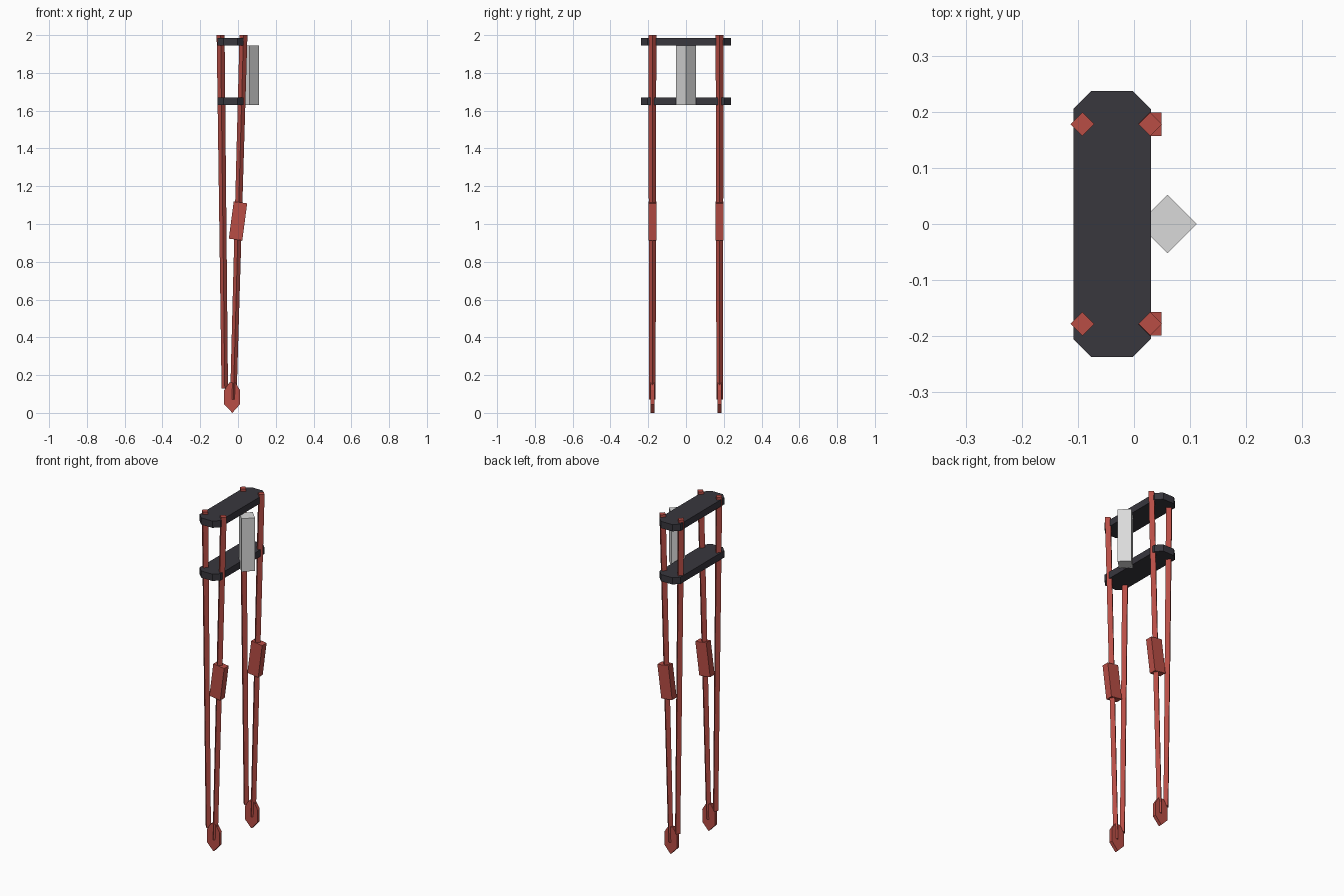
import bpy, bmesh, math
from mathutils import Vector, Matrix

if "Cube" in bpy.data.objects:
    bpy.data.objects.remove(bpy.data.objects["Cube"])


def material(name, col):
    m = bpy.data.materials.new(name)
    m.diffuse_color = (*col, 1)
    m.use_nodes = True
    m.node_tree.nodes["Principled BSDF"].inputs["Base Color"].default_value = m.diffuse_color
    return m


RED = material("red", (0.48, 0.075, 0.06))
BLACK = material("dark grey", (0.04, 0.038, 0.048))
GREY = material("light grey", (0.70, 0.70, 0.70))


def loft(name, bottom, top, mat):
    """Closed prism between two matching rings of points."""
    bm = bmesh.new()
    a = [bm.verts.new(p) for p in bottom]
    b = [bm.verts.new(p) for p in top]
    n = len(a)
    bm.faces.new(a[::-1])
    bm.faces.new(b)
    for i in range(n):
        j = (i + 1) % n
        bm.faces.new((a[i], a[j], b[j], b[i]))
    bmesh.ops.recalc_face_normals(bm, faces=bm.faces)
    me = bpy.data.meshes.new(name)
    bm.to_mesh(me)
    bm.free()
    me.materials.append(mat)
    ob = bpy.data.objects.new(name, me)
    bpy.context.collection.objects.link(ob)
    return ob


def diamond(c, r):
    return [(c[0] + r * math.cos(k * math.pi / 2),
             c[1] + r * math.sin(k * math.pi / 2), c[2]) for k in range(4)]


# Two chamfered cross plates
x0, x1, y1, ch = -0.108, 0.03, 0.237, 0.032
outline = [(x0, -y1 + ch), (x0 + ch, -y1), (x1 - ch, -y1), (x1, -y1 + ch),
           (x1, y1 - ch), (x1 - ch, y1), (x0 + ch, y1), (x0, y1 - ch)]
for name, z in (("lower_plate", 1.63), ("upper_plate", 1.945)):
    loft(name, [(x, y, z) for x, y in outline],
         [(x, y, z + 0.04) for x, y in outline], BLACK)

# Square canister standing on its edge between the plates
loft("canister", diamond((0.06, 0, 1.63), 0.052),
     diamond((0.06, 0, 1.945), 0.052), GREY)

foot = [(-0.03, 0.0), (0.01, 0.045), (0.011, 0.12), (-0.015, 0.162),
        (-0.045, 0.162), (-0.073, 0.12), (-0.073, 0.045)]

for side, y in (("left", 0.178), ("right", -0.178)):
    # Slightly tapered rods meeting at the foot
    loft(side + "_back_rod", diamond((-0.07, y, 0.13), 0.017),
         diamond((-0.092, y, 2.0), 0.021), RED)
    loft(side + "_front_rod", diamond((-0.025, y, 0.07), 0.017),
         diamond((0.029, y, 2.0), 0.021), RED)
    # Thin foot
    loft(side + "_foot", [(x, y - 0.01, z) for x, z in foot],
         [(x, y + 0.01, z) for x, z in foot], RED)
    # Tilted grip block halfway down the front rod
    hx, hy, hz = 0.036, 0.021, 0.099
    mat = Matrix.Translation((0, y, 1.016)) @ Matrix.Rotation(math.radians(7.5), 4, 'Y')
    ring = [(-hx, -hy), (hx, -hy), (hx, hy), (-hx, hy)]
    loft(side + "_block", [mat @ Vector((a, b, -hz)) for a, b in ring],
         [mat @ Vector((a, b, hz)) for a, b in ring], RED)
